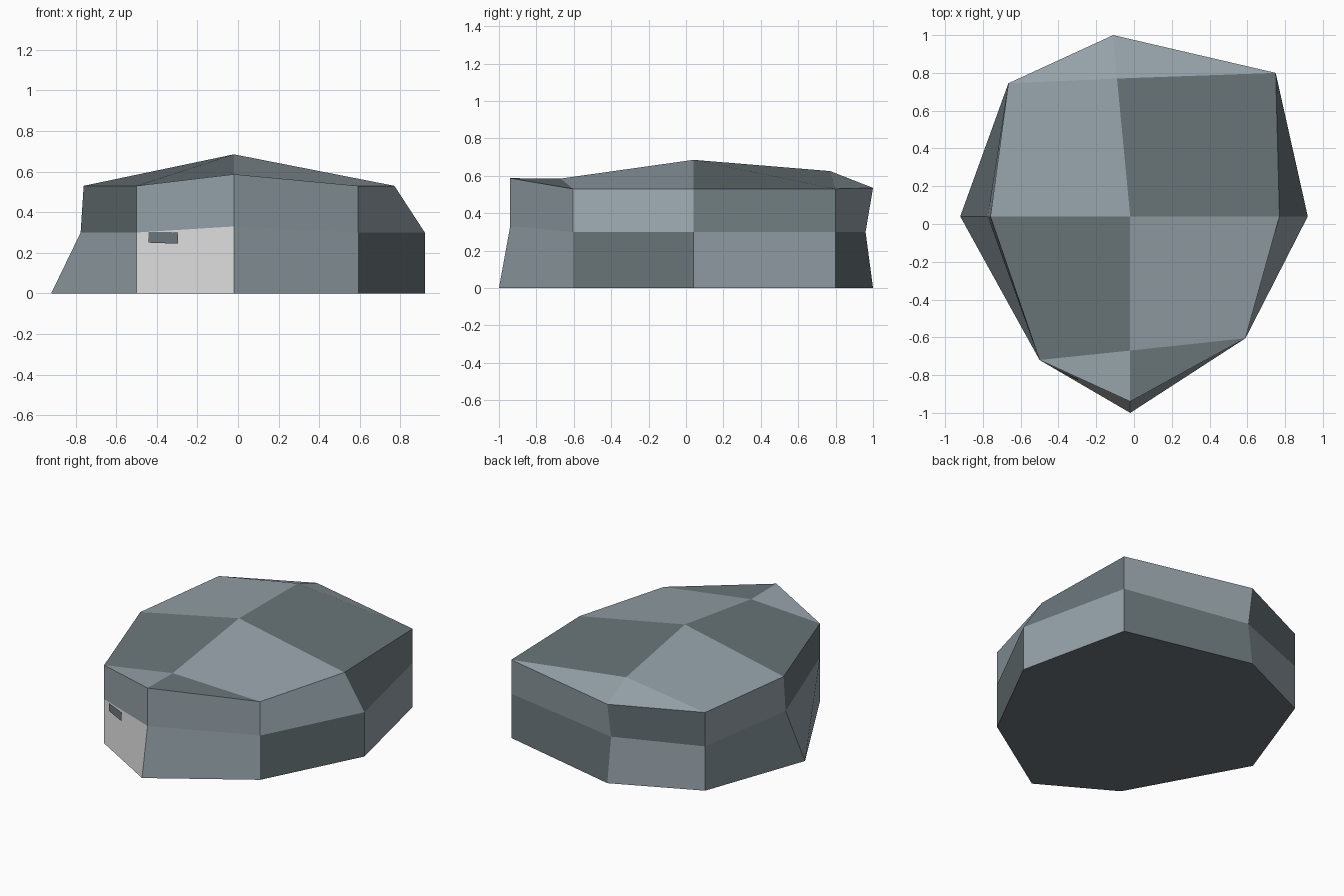
import bpy, bmesh
from mathutils import Vector

if "Cube" in bpy.data.objects:
    bpy.data.objects.remove(bpy.data.objects["Cube"])


def material(name, hex_rgb):
    lin = []
    for i in (0, 2, 4):
        c = int(hex_rgb[i:i + 2], 16) / 255
        lin.append(c / 12.92 if c <= 0.04045 else ((c + 0.055) / 1.055) ** 2.4)
    m = bpy.data.materials.new(name)
    m.diffuse_color = (*lin, 1)
    m.use_nodes = True
    m.node_tree.nodes["Principled BSDF"].inputs["Base Color"].default_value = m.diffuse_color
    return m


MATS = [material("light_grey", "95A2A9"), material("dark_grey", "6A767A"),
        material("pale_grey", "DCDCDC")]
LIGHT, DARK, PALE = 0, 1, 2


def make_object(name, bm):
    me = bpy.data.meshes.new(name)
    bm.to_mesh(me)
    bm.free()
    for m in MATS:
        me.materials.append(m)
    ob = bpy.data.objects.new(name, me)
    bpy.context.collection.objects.link(ob)
    return ob


# Eight-sided outline, counterclockwise from the front tip
outline = [(-.02, -1), (.59, -.605), (.92, .04), (.75, .80),
           (-.11, 1), (-.665, .745), (-.92, .04), (-.50, -.72)]

# Bottom, middle and top rings; only the four tips move in or out
base = [Vector((x, y, 0)) for x, y in outline]
middle = [Vector((x, y, .30)) for x, y in outline]
rim = [Vector((x, y, .53)) for x, y in outline]
middle[0] = Vector((-.02, -.94, .33))
middle[4].y = .96
middle[6].x = -.775
rim[0] = Vector((-.02, -.94, .587))
rim[2].x, rim[6].x = .77, -.76
rim[4].z = .535

bm = bmesh.new()
lo, mid, top = [[bm.verts.new(p) for p in ring] for ring in (base, middle, rim)]
crown = bm.verts.new((-.02, .04, .685))
front_in = bm.verts.new((-.02, -.67, .585))
back_in = bm.verts.new((-.09, .77, .625))


def face(verts, mat):
    bm.faces.new(verts).material_index = mat


# Checkered side walls
for i in range(8):
    j = (i + 1) % 8
    upper = LIGHT if i == 0 or i % 2 else DARK
    lower = LIGHT if i % 2 == 0 else DARK
    if i == 7:
        lower = PALE
    face((lo[i], lo[j], mid[j], mid[i]), lower)
    face((mid[i], mid[j], top[j], top[i]), upper)

# Underside and checkered top
face(lo[::-1], DARK)
face((front_in, top[1], top[2], crown), LIGHT)
face((crown, top[2], top[3], back_in), DARK)
face((crown, back_in, top[5], top[6]), LIGHT)
face((crown, top[6], top[7], front_in), DARK)
face((top[0], top[1], front_in), DARK)
face((top[0], front_in, top[7]), LIGHT)
face((back_in, top[3], top[4]), LIGHT)
face((back_in, top[4], top[5]), LIGHT)
bmesh.ops.recalc_face_normals(bm, faces=bm.faces)
make_object("rock", bm)

# Small dark fleck on the pale front panel
bm = bmesh.new()
out = Vector((-.45, -.88, .15)).normalized() * .006
pts = []
for u, v in ((.13, .82), (.43, .78), (.43, .96), (.13, .99)):
    low = base[7].lerp(base[0], u)
    high = middle[7].lerp(middle[0], u)
    pts.append(bm.verts.new(low.lerp(high, v) + out))
bm.faces.new(pts).material_index = DARK
make_object("fleck", bm)
